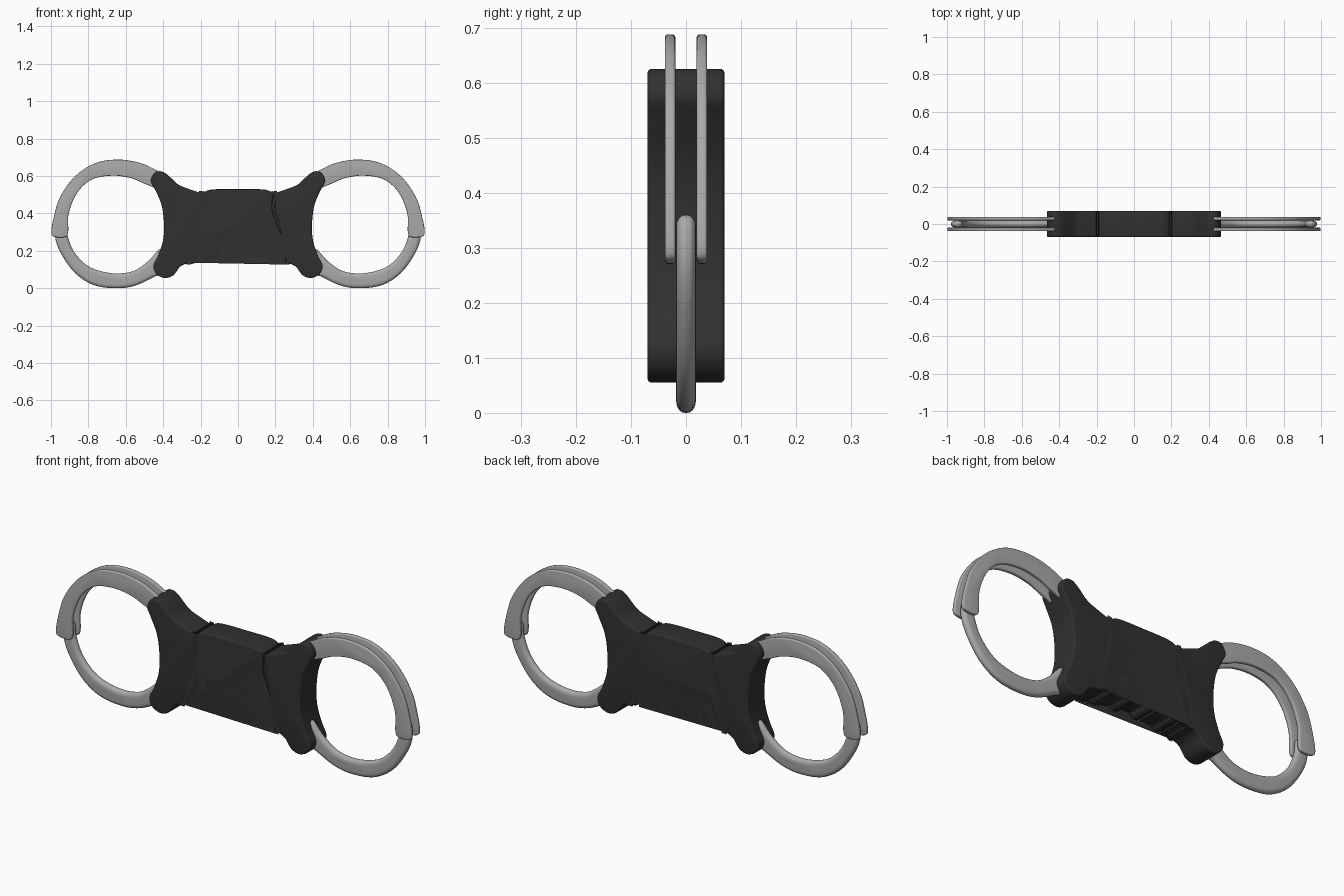
import bpy, bmesh, math
from mathutils import Vector

if "Cube" in bpy.data.objects:
    bpy.data.objects.remove(bpy.data.objects["Cube"])


def material(name, v):
    m = bpy.data.materials.new(name)
    m.diffuse_color = (v, v, v, 1)
    m.use_nodes = True
    m.node_tree.nodes["Principled BSDF"].inputs["Base Color"].default_value = m.diffuse_color
    return m


DARK = material("dark_polymer", 0.03)
STEEL = material("steel", 0.4)


def smooth_loop(pts, steps=6):
    """Closed Catmull-Rom curve through x,z points; a doubled point gives a corner."""
    p = [Vector(q) for q in pts]
    n, out = len(p), []
    for i in range(n):
        a, b, c, d = p[i - 1], p[i], p[(i + 1) % n], p[(i + 2) % n]
        for k in range(steps):
            t = k / steps
            q = 0.5 * (2 * b + (c - a) * t + (2 * a - 5 * b + 4 * c - d) * t**2
                       + (3 * b - a - 3 * c + d) * t**3)
            if not out or (q - out[-1]).length > 0.002:
                out.append(q)
    if (out[0] - out[-1]).length < 0.002:
        out.pop()
    return out


def pill(x0, z0, x1, z1, r, n=10):
    """Stadium outline between two points."""
    a, b = Vector((x0, z0)), Vector((x1, z1))
    base = math.atan2(b.y - a.y, b.x - a.x)
    out = []
    for c, start in ((b, base - math.pi / 2), (a, base + math.pi / 2)):
        for i in range(n + 1):
            t = start + math.pi * i / n
            out.append(c + Vector((math.cos(t), math.sin(t))) * r)
    return out


def slab(name, loop, half, round_xz, round_y, mat, y=0.0, mirror=None, segs=4):
    """Outline extruded along y with rounded rims."""
    n = len(loop)
    area = sum(loop[i - 1].x * loop[i].y - loop[i].x * loop[i - 1].y for i in range(n))
    if area < 0:
        loop = loop[::-1]
    inward = []
    for i in range(n):
        t = (loop[(i + 1) % n] - loop[i - 1]).normalized()
        inward.append(Vector((-t.y, t.x)))
    rim = [(round_xz * (1 - math.cos(k / segs * math.pi / 2)),
            half - round_y + round_y * math.sin(k / segs * math.pi / 2)) for k in range(segs + 1)]
    levels = [(o, -d) for o, d in reversed(rim)] + rim
    bm = bmesh.new()
    rings = []
    for off, d in levels:
        rings.append([bm.verts.new((p.x + v.x * off, y + d, p.y + v.y * off))
                      for p, v in zip(loop, inward)])
    for a, b in zip(rings, rings[1:]):
        for i in range(n):
            j = (i + 1) % n
            bm.faces.new((a[i], a[j], b[j], b[i]))
    bm.faces.new(rings[0])
    bm.faces.new(rings[-1])
    bmesh.ops.recalc_face_normals(bm, faces=bm.faces)
    me = bpy.data.meshes.new(name)
    bm.to_mesh(me)
    bm.free()
    ob = bpy.data.objects.new(name, me)
    bpy.context.collection.objects.link(ob)
    me.materials.append(mat)
    if mirror:
        m = ob.modifiers.new("mirror", 'MIRROR')
        m.use_axis = mirror
        m.use_mirror_merge = False
    bpy.ops.object.select_all(action='DESELECT')
    ob.select_set(True)
    bpy.context.view_layer.objects.active = ob
    bpy.ops.object.shade_smooth_by_angle(angle=math.radians(40))
    return ob


X, XY = (True, False, False), (True, True, False)

# End brackets that hold the cuffs
seam = [(0.195, 0.51), (0.19, 0.42), (0.215, 0.34), (0.25, 0.26), (0.26, 0.20), (0.262, 0.135)]
right_edge = [(x + 0.007, z) for x, z in seam]
left_edge = [(x - 0.007, z) for x, z in seam]
bracket = right_edge[:1] * 2 + right_edge[1:-1] + right_edge[-1:] * 2 + [
    (0.31, 0.115), (0.345, 0.07), (0.39, 0.055), (0.435, 0.075), (0.452, 0.12), (0.425, 0.18),
    (0.40, 0.26), (0.396, 0.35), (0.41, 0.45), (0.445, 0.53), (0.465, 0.575), (0.445, 0.617),
    (0.41, 0.625), (0.375, 0.605), (0.32, 0.555), (0.26, 0.53)]
slab("end_bracket", smooth_loop(bracket), 0.07, 0.008, 0.008, DARK, mirror=X)

# Recessed strip inside each seam
strip = [(x - 0.02, z - 0.006) for x, z in seam] + [(x + 0.02, z - 0.006) for x, z in reversed(seam)]
slab("seam_strip", [Vector(p) for p in strip], 0.058, 0.003, 0.003, DARK, mirror=X)

# Finger pads: bottom point, top point, radius
pads = [(0.178, 0.145, 0.168, 0.27, 0.024), (0.058, 0.16, 0.056, 0.277, 0.024)]


def mirrored(half):
    """Whole outline from its right half, which starts and ends on x = 0."""
    return half + [(-x, z) for x, z in reversed(half[1:-1])]


def bottom_z(x):
    return 0.18 - 0.16 * x


def notch(x0, z0, x1, z1, r):
    """Arched gap in the lower edge of the grip, walked right to left."""
    r += 0.008
    foot = [(x0 + r, bottom_z(x0 + r))] * 2
    arch = [(x1 + r * math.cos(a * math.pi / 6), z1 + r * math.sin(a * math.pi / 6))
            for a in range(7)]
    return foot + arch + [(x0 - r, bottom_z(x0 - r))] * 2


# Hand grip: outer shell with arched gaps over a thinner core, pads in the gaps
upper = [(0.0, 0.53), (0.10, 0.53), (0.155, 0.525)] + left_edge[:1] * 2 + left_edge[1:-1] + \
    left_edge[-1:] * 2
shell = upper + notch(*pads[0]) + notch(*pads[1]) + [(0.0, 0.18)]
core = upper + [(0.20, 0.152), (0.10, 0.17), (0.0, 0.184)]
slab("hand_grip", smooth_loop(mirrored(shell)), 0.07, 0.006, 0.006, DARK)
slab("grip_core", smooth_loop(mirrored(core)), 0.056, 0.002, 0.002, DARK)
for x0, z0, x1, z1, r in pads:
    slab("finger_pad", pill(x0, z0 + 0.018, x1, z1, r), 0.069, 0.007, 0.007, DARK, mirror=X)

# Twin upper cheek plates of each cuff
cheek = [(0.40, 0.60), (0.45, 0.638), (0.53, 0.672), (0.64, 0.688), (0.76, 0.67), (0.87, 0.60),
         (0.95, 0.49), (0.985, 0.38), (0.998, 0.295), (0.975, 0.274), (0.925, 0.274), (0.908, 0.30),
         (0.905, 0.40), (0.86, 0.51), (0.78, 0.582), (0.67, 0.602), (0.57, 0.588), (0.49, 0.555),
         (0.41, 0.53)]
slab("cheek_plate", smooth_loop(cheek), 0.0095, 0.005, 0.005, STEEL, y=0.029, mirror=XY)

# Single lower swinging arm of each cuff
arm = [(0.40, 0.09), (0.45, 0.06), (0.55, 0.014), (0.65, 0.0), (0.77, 0.017), (0.87, 0.08),
       (0.945, 0.183), (0.977, 0.27), (0.97, 0.34), (0.945, 0.36), (0.918, 0.34), (0.908, 0.27),
       (0.87, 0.185), (0.79, 0.112), (0.67, 0.08), (0.56, 0.092), (0.48, 0.145), (0.41, 0.21)]
slab("swing_arm", smooth_loop(arm), 0.018, 0.022, 0.016, STEEL, mirror=X, segs=5)
